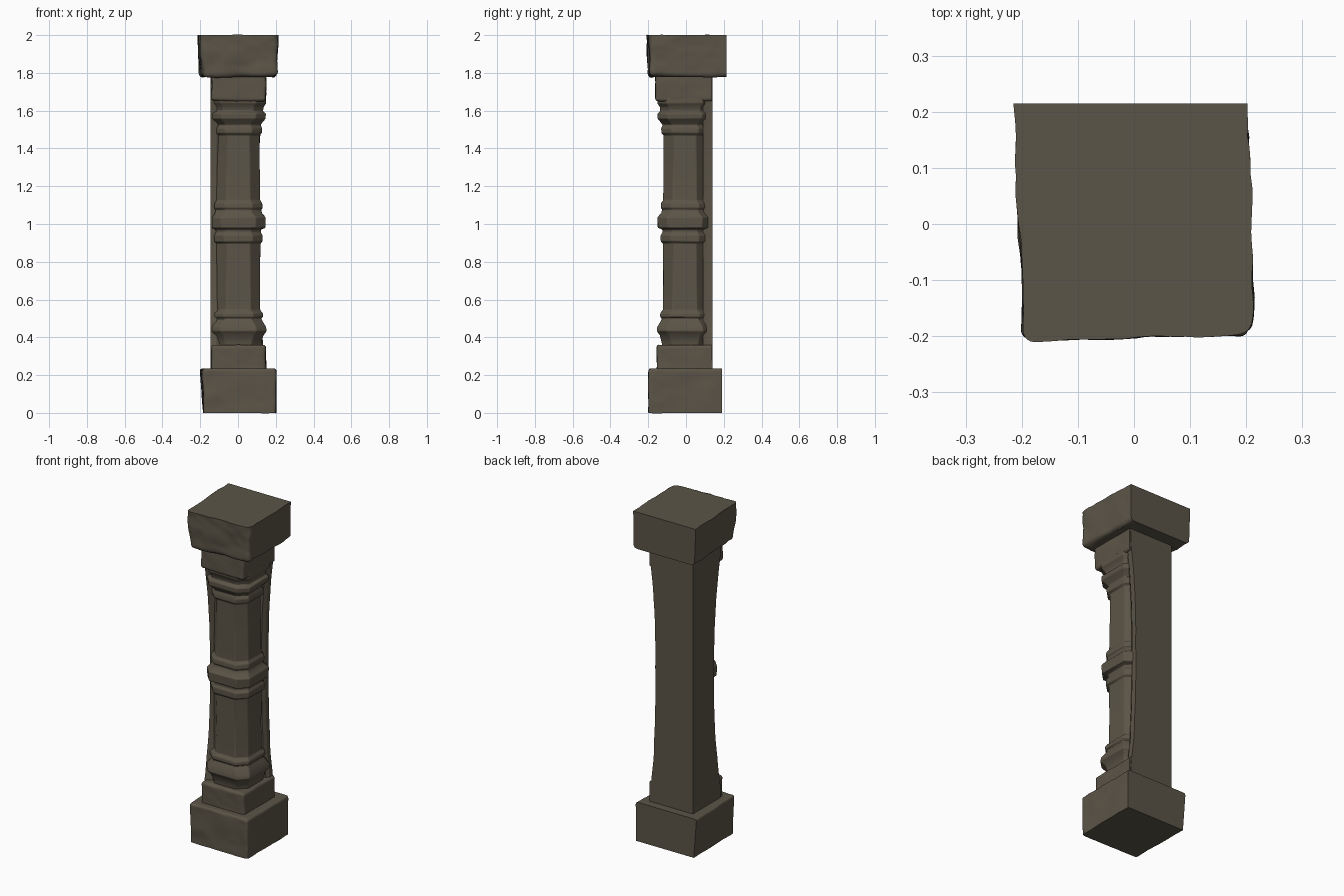
import bpy, bmesh, math
from mathutils import Vector, noise

if "Cube" in bpy.data.objects:
    bpy.data.objects.remove(bpy.data.objects["Cube"])

stone = bpy.data.materials.new("weathered stone")
stone.diffuse_color = (0.105, 0.089, 0.063, 1)
stone.use_nodes = True
stone.node_tree.nodes["Principled BSDF"].inputs["Base Color"].default_value = stone.diffuse_color


def finish(bm, name, angle=35):
    bmesh.ops.recalc_face_normals(bm, faces=bm.faces)
    mesh = bpy.data.meshes.new(name)
    bm.to_mesh(mesh)
    bm.free()
    mesh.materials.append(stone)
    ob = bpy.data.objects.new(name, mesh)
    bpy.context.collection.objects.link(ob)
    bpy.ops.object.select_all(action='DESELECT')
    ob.select_set(True)
    bpy.context.view_layer.objects.active = ob
    bpy.ops.object.shade_smooth_by_angle(angle=math.radians(angle))
    return ob


def wear(p, amount, scale=9):
    """Shallow stone unevenness."""
    return noise.noise_vector(p * scale) * amount + noise.noise_vector(p * scale * 3) * amount * 0.4


def block(name, z0, z1, low, high, r, amount, round_low, round_high):
    """Worn block. low / high hold corners: front left, front right, back right, back left."""
    bm = bmesh.new()
    bmesh.ops.create_cube(bm, size=2)
    bmesh.ops.subdivide_edges(bm, edges=bm.edges[:], cuts=23, use_grid_fill=True)
    size = Vector((high[1][0] - high[0][0], high[2][1] - high[1][1], z1 - z0))
    rmin = (r, r, r if round_low else 0)
    rmax = (r, 0, r if round_high else 0)          # the back stays sharp
    for v in bm.verts:
        u = Vector([0.5 + 0.5 * math.sin(c * math.pi / 2) for c in v.co])
        p = Vector([u[i] * size[i] for i in range(3)])
        c = Vector([min(max(p[i], rmin[i]), size[i] - rmax[i]) for i in range(3)])
        d = p - c
        if d.length > 1e-7:
            p = c + d.normalized() * max(abs(k) for k in d)
        a, b, t = (p[i] / size[i] for i in range(3))

        def plan(q):
            q = [Vector(k) for k in q]
            return (q[0] * (1 - a) + q[1] * a) * (1 - b) + (q[3] * (1 - a) + q[2] * a) * b
        xy = plan(low) * (1 - t) + plan(high) * t
        co = Vector((xy.x, xy.y, z0 + t * (z1 - z0)))
        w = wear(co, amount)
        if b > 0.999:
            w.y = 0
        if t < 0.001 or t > 0.999:
            w.z = 0
        v.co = co + w * min(1, (1 - b) * 6)
    return finish(bm, name)


# Bottom and top blocks
block("base_block", 0, 0.235,
      [(-0.18, -0.195), (0.2, -0.2), (0.2, 0.19), (-0.185, 0.19)],
      [(-0.188, -0.198), (0.203, -0.2), (0.203, 0.19), (-0.203, 0.19)],
      0.014, 0.005, False, True)
block("cap_block", 1.778, 2.0,
      [(-0.188, -0.2), (0.207, -0.19), (0.2, 0.215), (-0.207, 0.215)],
      [(-0.198, -0.213), (0.215, -0.196), (0.202, 0.215), (-0.215, 0.215)],
      0.024, 0.008, True, False)

# Smaller blocks at the ends of the shaft
for name, z0, z1, f, up in (("plinth", 0.22, 0.36, -0.155, True),
                            ("capital_block", 1.65, 1.79, -0.162, False)):
    q = [(-0.14, f), (0.148, f), (0.148, 0.138), (-0.14, 0.138)]
    block(name, z0, z1, q, q, 0.016, 0.004, not up, up)

# Eight-sided shaft with moulded rings: (distance to face, height)
profile = [(0.12, 0.33), (0.122, 0.37), (0.132, 0.41), (0.149, 0.432), (0.146, 0.455),
           (0.128, 0.485), (0.122, 0.5), (0.131, 0.508), (0.13, 0.528), (0.116, 0.545),
           (0.114, 0.72), (0.116, 0.898), (0.127, 0.908), (0.128, 0.94), (0.119, 0.955),
           (0.12, 0.97), (0.143, 0.98), (0.145, 1.035), (0.126, 1.055), (0.12, 1.075),
           (0.128, 1.085), (0.126, 1.11), (0.115, 1.125), (0.113, 1.3), (0.112, 1.47),
           (0.124, 1.482), (0.125, 1.506), (0.117, 1.525), (0.128, 1.54), (0.144, 1.558),
           (0.145, 1.585), (0.13, 1.598), (0.133, 1.62), (0.146, 1.64), (0.146, 1.67)]
bm = bmesh.new()
rings = []
for r, z in profile:
    s = r - 0.052                                  # half width of the main faces
    ring = []
    for x, y in ((s, -r), (r, -s), (r, s), (s, r), (-s, r), (-r, s), (-r, -s), (-s, -r)):
        p = Vector((x + 0.002, y - 0.006, z))
        w = wear(p, 0.003)
        p.z += w.z
        p.x += w.x * 0.5
        p.y = min(p.y + w.y * 0.5, 0.125)
        p.x = max(p.x, -0.138)
        ring.append(bm.verts.new(p))
    rings.append(ring)
for a, b in zip(rings, rings[1:]):
    for i in range(8):
        j = (i + 1) % 8
        bm.faces.new((a[i], a[j], b[j], b[i]))
bm.faces.new(rings[0])
bm.faces.new(rings[-1])
ob = finish(bm, "ringed_shaft", 30)
bev = ob.modifiers.new("worn edges", 'BEVEL')
bev.width = 0.004
bev.segments = 2


def slab(name, edge_end, edge_mid, place):
    """Flat wall strip whose free edge curves inwards between the end blocks."""
    bm = bmesh.new()
    rows = []
    n = 28
    for k in range(n + 1):
        z = 0.22 + 1.57 * k / n
        t = abs(z - 1.0) / 0.7
        e = edge_mid + (edge_end - edge_mid) * min(1, t ** 2.5)
        e += 0.004 * noise.noise(Vector((3, 1, z * 7)))
        back = (e - 0.012 * (1 if edge_end > 0 else -1))
        rows.append([bm.verts.new(place(h, d, z)) for h, d in
                     ((None, 0), (e, 0), (e, 0.03), (back, 0.05), (None, 0.05))])
    for a, b in zip(rows, rows[1:]):
        for i in range(5):
            j = (i + 1) % 5
            bm.faces.new((a[i], a[j], b[j], b[i]))
    bm.faces.new(rows[0])
    bm.faces.new(rows[-1])
    finish(bm, name, 25)


# Back and left wall strips behind the shaft
slab("back_slab", 0.14, 0.105, lambda h, d, z: (-0.145 if h is None else h, 0.141 - d, z))
slab("left_slab", -0.125, -0.06, lambda h, d, z: (-0.145 + d, 0.141 if h is None else h, z))
